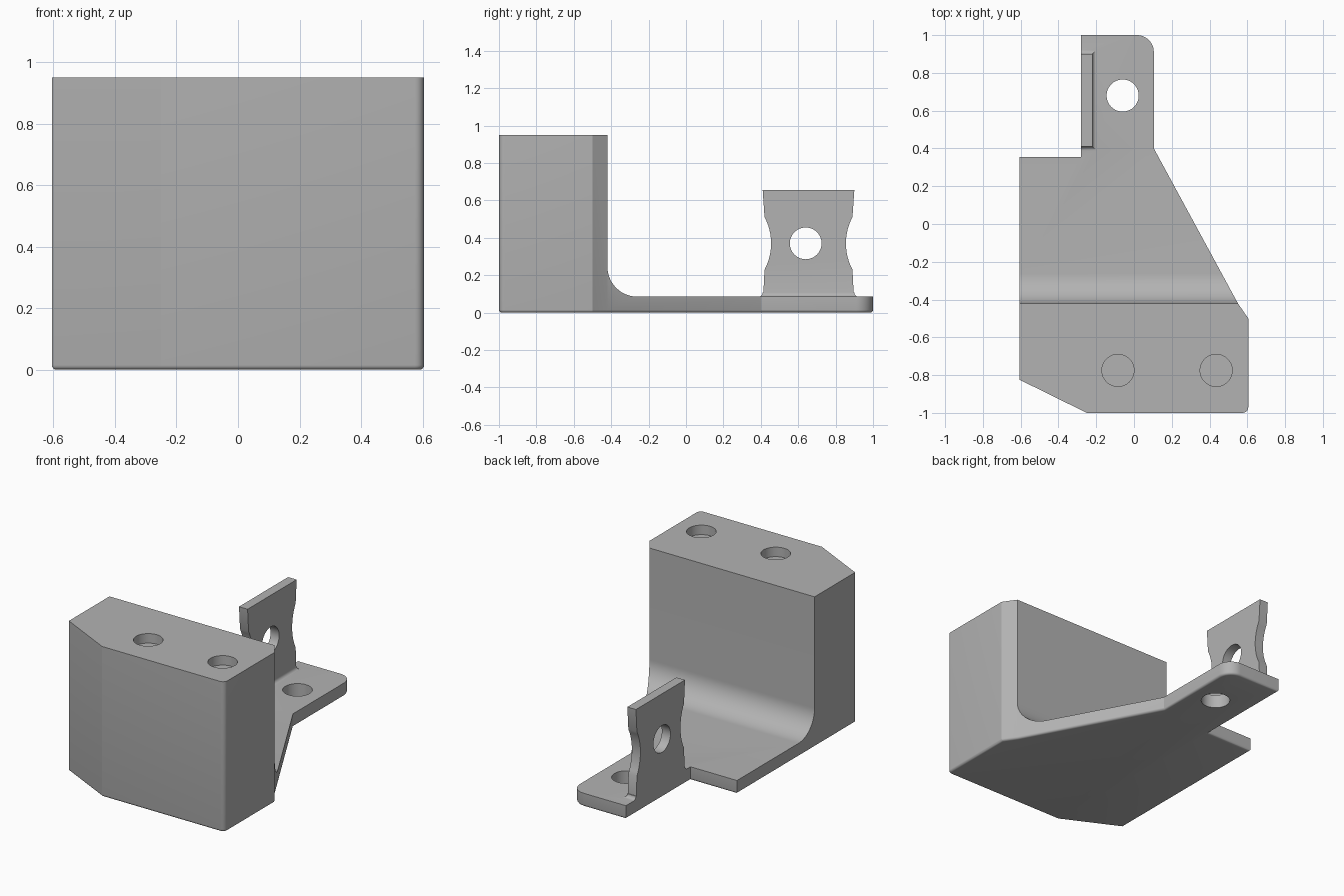
import bpy, bmesh
from math import sin, cos, pi, radians
from mathutils import Vector

cube = bpy.data.objects.get("Cube")
if cube:
    bpy.data.objects.remove(cube)

# One plain grey for the whole bracket
grey = bpy.data.materials.new("plain_grey")
grey.use_nodes = True
grey.diffuse_color = (0.45, 0.45, 0.45, 1)
grey.node_tree.nodes["Principled BSDF"].inputs["Base Color"].default_value = grey.diffuse_color

PLATE, TOP, WALL_Y, FILLET = 0.085, 0.95, -0.42, 0.16


def arc(cx, cy, r, start, end, n=12):
    """Points on an arc, angles in degrees."""
    steps = [radians(start + (end - start) * i / n) for i in range(n + 1)]
    return [(cx + r * cos(a), cy + r * sin(a)) for a in steps]


def prism(name, profile, axis, low, high, bottom_round=0):
    """Extrude a closed profile along z (xy profile) or along x (yz profile)."""
    bm = bmesh.new()
    place = (lambda p: (p[0], p[1], low)) if axis == "z" else (lambda p: (low, p[0], p[1]))
    face = bm.faces.new([bm.verts.new(place(p)) for p in profile])
    new = bmesh.ops.extrude_face_region(bm, geom=[face])["geom"]
    shift = Vector((0, 0, high - low) if axis == "z" else (high - low, 0, 0))
    bmesh.ops.translate(bm, vec=shift, verts=[v for v in new if isinstance(v, bmesh.types.BMVert)])
    bmesh.ops.recalc_face_normals(bm, faces=bm.faces)
    if bottom_round:
        rim = [e for e in bm.edges if all(abs(v.co.z - low) < 1e-5 for v in e.verts)]
        bmesh.ops.bevel(bm, geom=rim, offset=bottom_round, segments=4, profile=0.5, affect="EDGES")
    return finish(name, bm)


def finish(name, bm):
    mesh = bpy.data.meshes.new(name)
    bm.to_mesh(mesh)
    bm.free()
    mesh.materials.append(grey)
    ob = bpy.data.objects.new(name, mesh)
    bpy.context.collection.objects.link(ob)
    return ob


def combine(target, tool, operation):
    """Apply a boolean and discard the tool object."""
    mod = target.modifiers.new(operation.lower(), "BOOLEAN")
    mod.operation, mod.object, mod.solver = operation, tool, "EXACT"
    bpy.context.view_layer.objects.active = target
    bpy.ops.object.modifier_apply(modifier=mod.name)
    bpy.data.objects.remove(tool)


def circle(cx, cy, r=0.085):
    return arc(cx, cy, r, 0, 360, 48)[:-1]


# Solid with the full footprint of the bracket
footprint = ([(-0.605, -0.825), (-0.25, -1)]
             + arc(0.575, -0.97, 0.03, -90, 0, 6)
             + [(0.605, -0.5), (0.55, WALL_Y), (0.105, 0.4)]
             + arc(0.015, 0.91, 0.09, 0, 90)
             + [(-0.28, 1), (-0.28, 0.355), (-0.605, 0.355)])
bracket = prism("bracket_body", footprint, "z", 0, TOP, 0.015)

# Clear the space above the plate, leaving a cove against the block
space = (arc(WALL_Y + FILLET, PLATE + FILLET, FILLET, 180, 270, 20)
         + [(1.2, PLATE), (1.2, 1.2), (WALL_Y, 1.2)])
combine(bracket, prism("space_cutter", space, "x", -1, 1), "DIFFERENCE")

# Upright tab with scooped sides
tab_profile = ([(0.41, 0.03), (0.9, 0.03)]
               + arc(1.155, 0.37, 0.3, 208, 152)
               + [(0.9, 0.655), (0.41, 0.655)]
               + arc(0.155, 0.37, 0.3, 28, -28))
tab = prism("upright_tab", tab_profile, "x", -0.28, -0.22)

# Flared foot of the tab, stacked rings following a small cove
bm = bmesh.new()
r = 0.022
rings = [(r, 0.04)]
rings += [(r * (1 - sin(a)), PLATE + r * (1 - cos(a))) for a in (i * pi / 12 for i in range(7))]
rings = [[bm.verts.new((x, y, z)) for x, y in
          ((-0.28, 0.41 - e), (-0.22 + e, 0.41 - e), (-0.22 + e, 0.9 + e), (-0.28, 0.9 + e))]
         for e, z in rings]
for a, b in zip(rings, rings[1:]):
    for i in range(4):
        bm.faces.new((a[i], a[(i + 1) % 4], b[(i + 1) % 4], b[i]))
bm.faces.new(rings[0])
bm.faces.new(rings[-1])
bmesh.ops.recalc_face_normals(bm, faces=bm.faces)
combine(tab, finish("tab_foot", bm), "UNION")
combine(bracket, tab, "UNION")

# Holes: through the tab, through the plate, and two shallow ones in the block
combine(bracket, prism("tab_hole", circle(0.64, 0.37), "x", -0.4, -0.1), "DIFFERENCE")
combine(bracket, prism("plate_hole", circle(-0.06, 0.68), "z", -0.1, 0.2), "DIFFERENCE")
for x in (-0.085, 0.435):
    combine(bracket, prism("block_hole", circle(x, -0.775), "z", TOP - 0.06, TOP + 0.1), "DIFFERENCE")

# Smooth the coves and rounded edges, keep the rest crisp
bpy.ops.object.select_all(action="DESELECT")
bracket.select_set(True)
bpy.context.view_layer.objects.active = bracket
bpy.ops.object.shade_smooth_by_angle(angle=radians(25))
